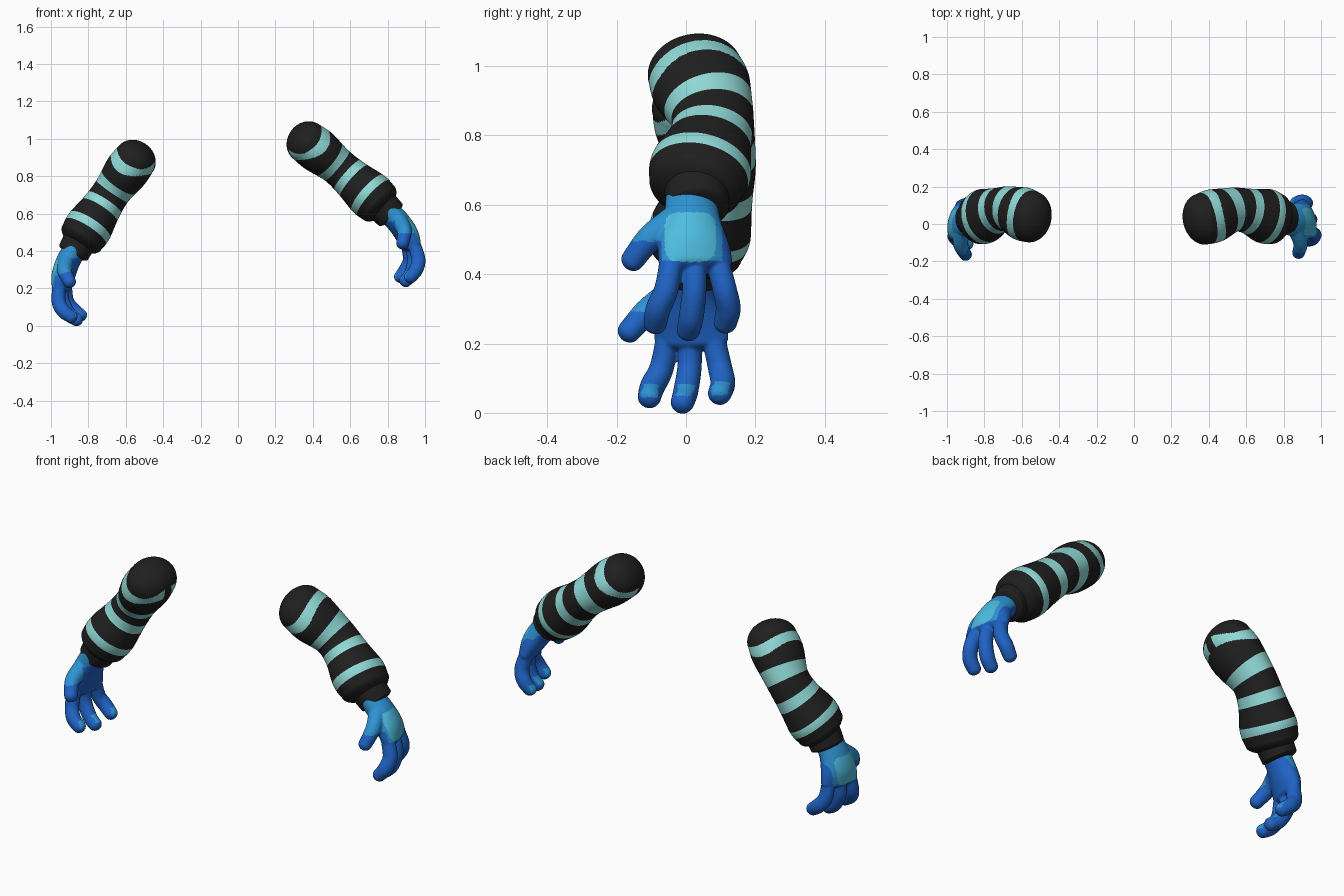
import bpy, bmesh, math
from mathutils import Vector, Matrix

cube = bpy.data.objects.get("Cube")
if cube:
    bpy.data.objects.remove(cube, do_unlink=True)


def material(name, rgb):
    m = bpy.data.materials.new(name)
    m.use_nodes = True
    m.diffuse_color = (*rgb, 1)
    m.node_tree.nodes["Principled BSDF"].inputs["Base Color"].default_value = (*rgb, 1)
    return m


black = material("black cloth", (0.014, 0.014, 0.014))
teal = material("pale teal", (0.28, 0.70, 0.68))
blue = material("deep blue", (0.014, 0.125, 0.56))
sky = material("sky blue", (0.027, 0.29, 0.65))
cyan = material("light cyan", (0.075, 0.51, 0.74))


def spline(rows, t):
    """Catmull-Rom through rows of (x, y, z, thickness, width)."""
    last = len(rows) - 1
    i = min(int(t), last - 1)
    f = t - i
    a, b, c, d = (rows[max(0, min(last, k))] for k in (i - 1, i, i + 1, i + 2))
    return [0.5 * (2*q + (r - p)*f + (2*p - 5*q + 4*r - s)*f*f + (3*q - p - 3*r + s)*f**3)
            for p, q, r, s in zip(a, b, c, d)]


def sweep(bm, rows, cap0, cap1, steps=20, segs=48, pick=lambda t, angle: 0):
    """Oval tube along rows, closed by domes of length cap0 and cap1."""
    last = len(rows) - 1
    stations = [(-math.cos(k * math.pi / 60), 0) for k in range(1, 30)]
    stations += [(0, k / steps) for k in range(last * steps + 1)]
    stations += [(math.sin(k * math.pi / 60), last) for k in range(1, 30)]
    angles = [2 * math.pi * s / segs for s in range(segs)]
    rings = []
    for dome, t in stations:
        p = spline(rows, t)
        ahead = Vector(spline(rows, min(last, t + 0.05))[:3])
        behind = Vector(spline(rows, max(0, t - 0.05))[:3])
        axis = (ahead - behind).normalized()
        u = axis.cross(Vector((0, 1, 0))).normalized()
        v = axis.cross(u)
        centre = Vector(p[:3]) + axis * dome * (cap0 if dome < 0 else cap1)
        k = math.sqrt(1 - dome * dome)
        rings.append((t + dome, [bm.verts.new(centre + k * (u * p[3] * math.cos(a) + v * p[4] * math.sin(a)))
                                 for a in angles]))
    for (t0, r0), (t1, r1) in zip(rings, rings[1:]):
        for s in range(segs):
            n = (s + 1) % segs
            face = bm.faces.new((r0[s], r0[n], r1[n], r1[s]))
            face.material_index = pick((t0 + t1) / 2, angles[s] + math.pi / segs)
    for t, ring in (rings[0], rings[-1]):
        bm.faces.new(ring).material_index = pick(t, 0)
    bmesh.ops.recalc_face_normals(bm, faces=bm.faces)


def make(name, bm, mats):
    mesh = bpy.data.meshes.new(name)
    bm.to_mesh(mesh)
    bm.free()
    for m in mats:
        mesh.materials.append(m)
    ob = bpy.data.objects.new(name, mesh)
    bpy.context.collection.objects.link(ob)
    mesh.shade_smooth()
    return ob


# Striped sleeve: the top stripe climbs towards the shoulder on the inner side
def stripe(t, angle):
    c = math.cos(angle)
    if abs(t - (0.6 + 0.35 * c - 0.55 * c * c)) < 0.32:
        return int(c > -0.985)
    return int(any(abs(t - middle) < 0.23 for middle in (1.76, 2.9, 4.14)))


sleeve_rows = [(0.367, 0.026, 0.983, 0.115, 0.138),
               (0.43, 0.045, 0.935, 0.119, 0.143),
               (0.53, 0.076, 0.855, 0.102, 0.119),
               (0.61, 0.069, 0.785, 0.109, 0.121),
               (0.70, 0.043, 0.705, 0.128, 0.147),
               (0.752, 0.029, 0.658, 0.122, 0.137)]
bm = bmesh.new()
sweep(bm, sleeve_rows, 0.1, 0.06, steps=30, segs=96, pick=stripe)
parts = [make("left_sleeve", bm, [black, teal])]

# Cuff roll
bm = bmesh.new()
sweep(bm, [(0.775, 0.032, 0.637, 0.09, 0.094), (0.816, 0.034, 0.594, 0.086, 0.09)], 0.03, 0.022)
parts.append(make("left_cuff", bm, [black]))

# Hand: palm, three fingers and a thumb, turned slightly inward and fused together
bm = bmesh.new()
sweep(bm, [(0.80, 0.047, 0.615, 0.062, 0.074), (0.858, 0.034, 0.555, 0.063, 0.083),
           (0.902, 0.026, 0.49, 0.06, 0.104), (0.926, 0.026, 0.435, 0.049, 0.11)], 0.02, 0.03)
for base, tip, lift in ((-0.047, -0.085, 0.02), (0.022, 0.014, 0), (0.093, 0.124, 0.022)):
    mid = (base + tip) / 2
    sweep(bm, [(0.926, base, 0.43, 0.036, 0.034), (0.943, mid, 0.355, 0.038, 0.035),
               (0.925, tip, 0.28 + lift, 0.038, 0.036), (0.892, tip, 0.238 + lift, 0.034, 0.034)],
          0.03, 0.03, segs=24)
sweep(bm, [(0.857, -0.02, 0.55, 0.044, 0.047), (0.86, -0.09, 0.505, 0.039, 0.039),
           (0.836, -0.138, 0.44, 0.034, 0.034)], 0.03, 0.03, segs=24)
bmesh.ops.rotate(bm, verts=bm.verts, cent=(0.92, 0.02, 0),
                 matrix=Matrix.Rotation(math.radians(15), 3, 'Z'))
hand = make("left_hand", bm, [])
fuse = hand.modifiers.new("fuse", 'REMESH')
fuse.mode = 'VOXEL'
fuse.voxel_size = 0.005
soften = hand.modifiers.new("soften", 'SMOOTH')
soften.iterations = 6
fused = bpy.data.meshes.new_from_object(hand.evaluated_get(bpy.context.evaluated_depsgraph_get()))
hand.modifiers.clear()
hand.data = fused
fused.name = "left_hand"
fused.materials.clear()
for m in (blue, sky, cyan):
    fused.materials.append(m)
fused.shade_smooth()

# Hand colours: blue fingers and palm, sky wrist and back, cyan patch, lighter pads
for face in fused.polygons:
    c, n = face.center, face.normal
    if c.y < -0.07:
        edge = 0.495
    elif n.x < -0.3:
        edge = 0.56
    elif c.y > 0.105:
        edge = 0.53
    else:
        edge = 0.44
    index = int(c.z > edge)
    if n.x > 0.2 and ((c.y - 0.012) / 0.074) ** 4 + ((c.z - 0.507) / 0.072) ** 4 < 1:
        index = 2
    elif n.x < -0.65 and 0.25 < c.z < 0.293:
        index = 1
    face.material_index = index
parts.append(hand)

# Right arm: mirrored copy, hanging lower
swing = (Matrix.Translation((0.797, 0, 0.532)) @ Matrix.Rotation(math.radians(-2), 4, 'X')
         @ Matrix.Rotation(math.radians(15.5), 4, 'Y') @ Matrix.Translation((-0.70, 0, -0.705)))
mirror = Matrix.Scale(-1, 4, (1, 0, 0)) @ swing
for ob in parts:
    mesh = ob.data.copy()
    mesh.transform(mirror)
    mesh.flip_normals()
    name = ob.name.replace("left", "right")
    mesh.name = name
    bpy.context.collection.objects.link(bpy.data.objects.new(name, mesh))
